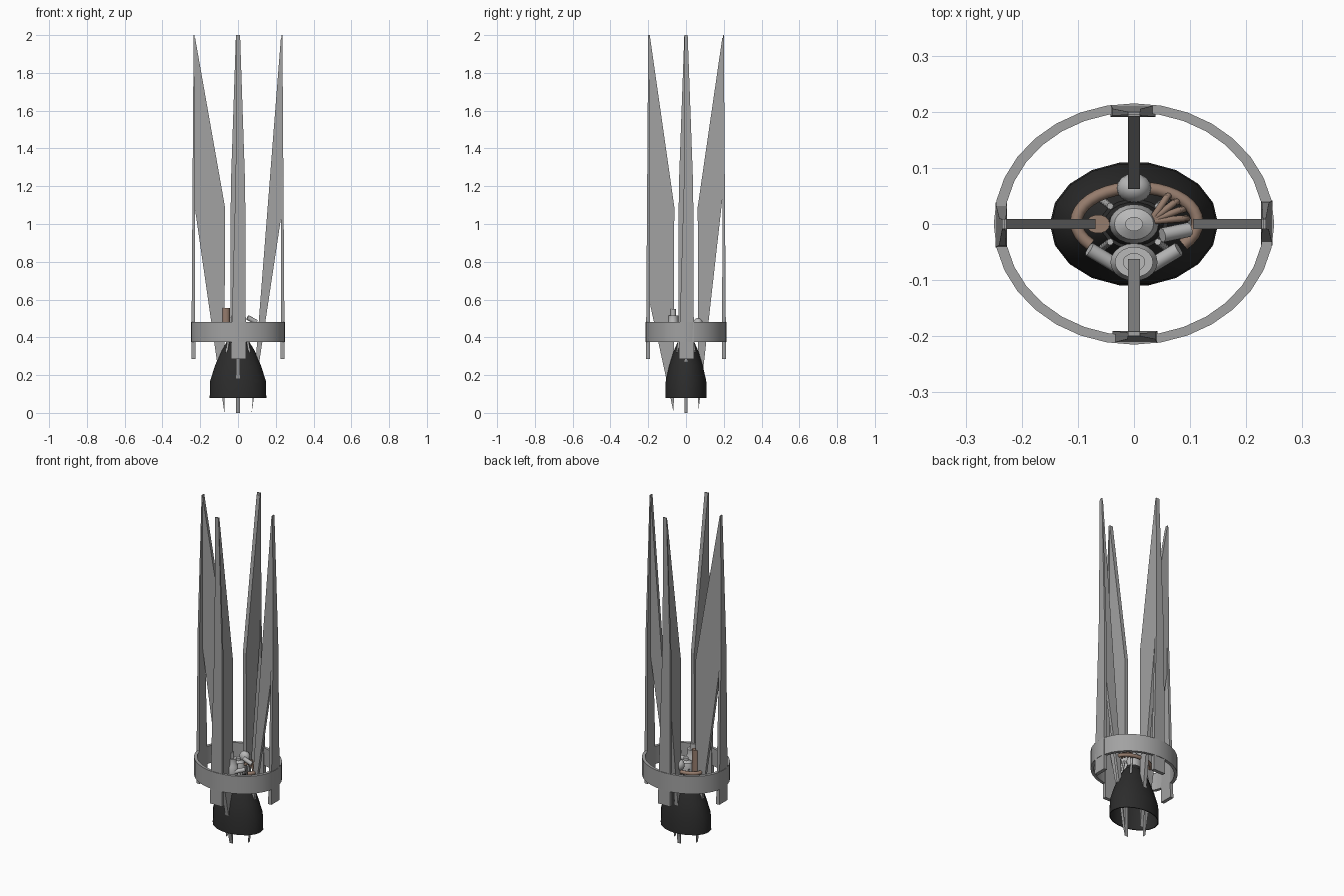
import bpy, bmesh, math
from mathutils import Vector

if "Cube" in bpy.data.objects:
    bpy.data.objects.remove(bpy.data.objects["Cube"])


def material(name, r, g, b):
    m = bpy.data.materials.new(name)
    m.diffuse_color = (r, g, b, 1)
    m.use_nodes = True
    m.node_tree.nodes["Principled BSDF"].inputs["Base Color"].default_value = m.diffuse_color
    return m


GREY = material("fin_grey", 0.36, 0.36, 0.36)
BLACK = material("nozzle_black", 0.025, 0.025, 0.025)
LIGHT = material("engine_light_grey", 0.48, 0.48, 0.48)
BROWN = material("pipe_brown", 0.30, 0.20, 0.15)


def finish(name, bm, mat, smooth=False):
    bmesh.ops.recalc_face_normals(bm, faces=bm.faces)
    me = bpy.data.meshes.new(name)
    bm.to_mesh(me)
    bm.free()
    me.materials.append(mat)
    ob = bpy.data.objects.new(name, me)
    bpy.context.collection.objects.link(ob)
    if smooth:
        bpy.ops.object.select_all(action='DESELECT')
        ob.select_set(True)
        bpy.context.view_layer.objects.active = ob
        bpy.ops.object.shade_smooth_by_angle(angle=math.radians(40))
    return ob


def lathe(name, profile, mat, sides=24, sy=1.0, at=(0, 0), closed=False):
    """Spin an (r, z) profile around z; sy squashes it in y."""
    bm = bmesh.new()
    rings = []
    for r, z in profile:
        rings.append([bm.verts.new((at[0] + r * math.cos(2 * math.pi * i / sides),
                                    at[1] + r * sy * math.sin(2 * math.pi * i / sides), z))
                      for i in range(sides)])
    pairs = list(zip(rings, rings[1:])) + ([(rings[-1], rings[0])] if closed else [])
    for a, b in pairs:
        for i in range(sides):
            j = (i + 1) % sides
            bm.faces.new((a[i], a[j], b[j], b[i]))
    if not closed:
        bm.faces.new(rings[0])
        bm.faces.new(rings[-1])
    return finish(name, bm, mat, True)


def plate(name, front, back, mat):
    """Solid between two matching outlines."""
    bm = bmesh.new()
    a = [bm.verts.new(p) for p in front]
    b = [bm.verts.new(p) for p in back]
    bm.faces.new(a)
    bm.faces.new(b[::-1])
    for i in range(len(a)):
        j = (i + 1) % len(a)
        bm.faces.new((a[i], b[i], b[j], a[j]))
    return finish(name, bm, mat)


def pipe(name, points, radius, mat, cyclic=False):
    cu = bpy.data.curves.new(name, 'CURVE')
    cu.dimensions = '3D'
    cu.bevel_depth = radius
    cu.bevel_resolution = 2
    cu.use_fill_caps = True
    sp = cu.splines.new('POLY')
    sp.points.add(len(points) - 1)
    for p, c in zip(sp.points, points):
        p.co = (*c, 1)
    sp.use_cyclic_u = cyclic
    cu.materials.append(mat)
    ob = bpy.data.objects.new(name, cu)
    bpy.context.collection.objects.link(ob)
    return ob


# Oval mounting ring
lathe("mounting_ring", [(0.25, 0.375), (0.25, 0.48), (0.231, 0.48), (0.231, 0.375)],
      GREY, 32, 0.86, closed=True)

# Bell nozzle, open below, with inner wall
lathe("nozzle", [(0.15, 0.08), (0.147, 0.17), (0.122, 0.25), (0.088, 0.33), (0.06, 0.375),
                 (0.05, 0.375), (0.082, 0.325), (0.116, 0.245), (0.141, 0.165), (0.144, 0.08)],
      BLACK, 18, 0.74, closed=True)
lathe("throat_cap", [(0.056, 0.365), (0.045, 0.40)], BLACK, 18, 0.74)

# Four fins, each with an outer strip: (name, angle, outer radius, knee height, has inner bulge)
for name, ang, R, knee, bulge in (("right", 0, 0.247, 1.08, False), ("back", 90, 0.212, 1.2, True),
                                  ("left", 180, 0.247, 1.13, True), ("front", 270, 0.212, 0.62, True)):
    c, s = round(math.cos(math.radians(ang))), round(math.sin(math.radians(ang)))
    inner = 0.072 if R > 0.23 else 0.065

    def put(r, t, z):
        return Vector((r * c - t * s, r * s + t * c, z))

    h = 0.009 if R > 0.23 else 0.011
    tip = R - 0.02
    top = 2.0 if name == "front" else 1.985
    outline = [(inner, 0.0), (R - 0.012, knee), (R - 0.014, top), (tip, top)]
    if bulge:
        outline.append((inner - 0.003, 1.09))
    plate(name + "_fin", [put(r, -h, z) for r, z in outline],
          [put(r, h, z) for r, z in outline], GREY)
    # strip: one side stays wide to mid height, the other tapers
    strip = [(-0.038, 0.285), (0.042, 0.285), (0.038, 1.2), (h, 2.0), (-h, 2.0), (-h - 0.001, 1.25)]
    lean = lambda z: 0.012 * (z - 0.285) / 1.715
    plate(name + "_strip", [put(R - lean(z), t, z) for t, z in strip],
          [put(R - 0.021 + 0.3 * lean(z), t, z) for t, z in strip], GREY)

# Combustion chamber dome
lathe("chamber", [(0.04, 0.39), (0.044, 0.44), (0.035, 0.465), (0.016, 0.475), (0.016, 0.49)], LIGHT, 20, 0.8)

# Front turbopump, stepped
lathe("front_pump", [(0.03, 0.38), (0.042, 0.40), (0.042, 0.47), (0.034, 0.48), (0.034, 0.515),
                     (0.02, 0.515), (0.02, 0.55)], LIGHT, 20, 0.8, (0, -0.068))

# Rear tank
lathe("rear_tank", [(0.031 * math.cos(a), 0.47 + 0.033 * math.sin(a))
                    for a in [math.radians(d) for d in range(-80, 81, 20)]], LIGHT, 16, 0.85, (0, 0.064))

# Brown canister
lathe("side_canister", [(0.021, 0.39), (0.021, 0.555)], BROWN, 14, 0.8, (-0.064, 0))

# Brown manifold loop, from left round the back to the right
pipe("manifold", [(0.005 + 0.108 * math.cos(a), 0.062 * math.sin(a) + 0.003, 0.43)
                  for a in [math.radians(d) for d in range(-40, 221, 10)]], 0.011, BROWN)

# Fanned brown feed pipes on the right
for i in range(4):
    a = math.radians(5 + 18 * i)
    pipe("feed_pipe_%d" % (i + 1), [(0.03, 0.005, 0.45), (0.03 + 0.055 * math.cos(a), 0.005 + 0.05 * math.sin(a), 0.47),
                                    (0.03 + 0.065 * math.cos(a), 0.005 + 0.055 * math.sin(a), 0.42)], 0.006, BROWN)

# Light outlet tubes from the front pump
for sx in (-1, 1):
    pipe("outlet_%s" % ("left" if sx < 0 else "right"),
         [(0.03 * sx, -0.075, 0.44), (0.08 * sx, -0.045, 0.455)], 0.013, LIGHT)
pipe("right_bracket", [(0.05, -0.02, 0.505), (0.098, -0.01, 0.48)], 0.013, LIGHT)

# Struts from the nozzle up to the engine
for i in range(4):
    a = math.radians(45 + 90 * i)
    x, y = math.cos(a), 0.75 * math.sin(a)
    pipe("strut_%d" % (i + 1), [(0.085 * x, 0.085 * y, 0.32), (0.06 * x, 0.06 * y, 0.44)], 0.006, LIGHT)
